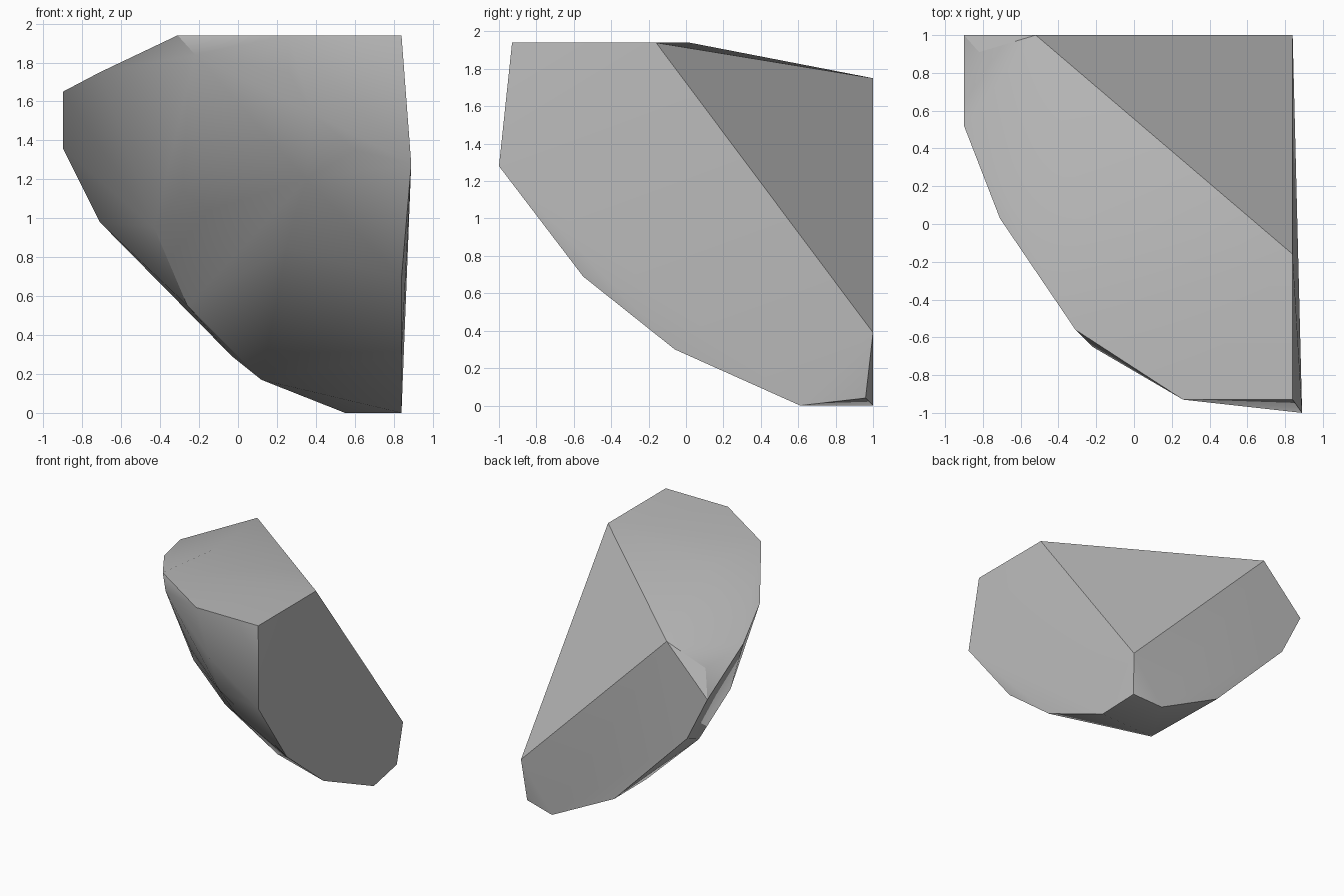
import bpy
import bmesh
import math

# Remove the default object only
default_cube = bpy.data.objects.get("Cube")
if default_cube:
    bpy.data.objects.remove(default_cube, do_unlink=True)


def make_material(name, color):
    material = bpy.data.materials.new(name)
    material.use_nodes = True
    material.diffuse_color = color
    material.node_tree.nodes["Principled BSDF"].inputs["Base Color"].default_value = color
    return material


def hull_object(name, points, material):
    """Wrap the points in a convex shell and merge its flat facets."""
    mesh = bpy.data.meshes.new(name)
    shell = bmesh.new()
    for point in points:
        shell.verts.new(point)
    result = bmesh.ops.convex_hull(shell, input=shell.verts[:])
    unused = set(result["geom_interior"]) | set(result["geom_unused"])
    loose = [item for item in unused if isinstance(item, bmesh.types.BMVert)]
    bmesh.ops.delete(shell, geom=loose, context="VERTS")
    bmesh.ops.dissolve_limit(shell, angle_limit=math.radians(0.5),
                             verts=shell.verts[:], edges=shell.edges[:])
    bmesh.ops.recalc_face_normals(shell, faces=shell.faces[:])
    shell.to_mesh(mesh)
    shell.free()
    mesh.materials.append(material)
    rock = bpy.data.objects.new(name, mesh)
    bpy.context.collection.objects.link(rock)
    return rock


# Flat planes that the stone is broken along
side, back, top = 0.84, 1, 1.94

# Outline of the flat side, as y and z
side_outline = [(-0.16, top), (-0.93, top), (-0.55, 0.69), (-0.06, 0.3), (0.61, 0), (back, 0.39)]
# Outline of the flat back, as x and z
back_outline = [(-0.52, 1.75), (-0.9, 1.36), (-0.71, 0.98), (-0.03, 0.29), (0.55, 0)]
# Outline of the flat top, as x and y
top_outline = [(0.26, -0.93), (-0.31, -0.56), (-0.23, 0.02)]

# Chipped corners between the flat planes
chips = [(0.89, -1, 1.28), (0.81, 0.96, 0.04), (-0.82, 0.91, 1.57),
         (-0.9, 0.52, 1.65), (-0.71, 0.03, 1.75), (-0.22, -0.65, 1.84)]

# Rounded belly of the stone
belly = [(-0.26, 0.2, 0.55), (0.12, 0.36, 0.17), (-0.43, 0.02, 0.95),
         (0.25, -0.4, 0.85), (-0.2, -0.35, 1.25), (0.35, -0.75, 1.2),
         (0.4, 0, 0.42), (0.05, 0.65, 0.3), (-0.35, 0.6, 0.68),
         (-0.6, 0.5, 1.05), (0, -0.6, 1.5), (0.38, -0.92, 1.54),
         (0.6, -0.93, 1.35), (0.26, -0.91, 1.75)]

points = [(side, y, z) for y, z in side_outline]
points += [(x, back, z) for x, z in back_outline]
points += [(x, y, top) for x, y in top_outline]
points += chips + belly

stone_grey = make_material("stone grey", (0.5, 0.5, 0.5, 1))
rock = hull_object("rock_chunk", points, stone_grey)

# Soft belly, crisp broken edges
bpy.ops.object.select_all(action="DESELECT")
rock.select_set(True)
bpy.context.view_layer.objects.active = rock
bpy.ops.object.shade_smooth_by_angle(angle=math.radians(30))
